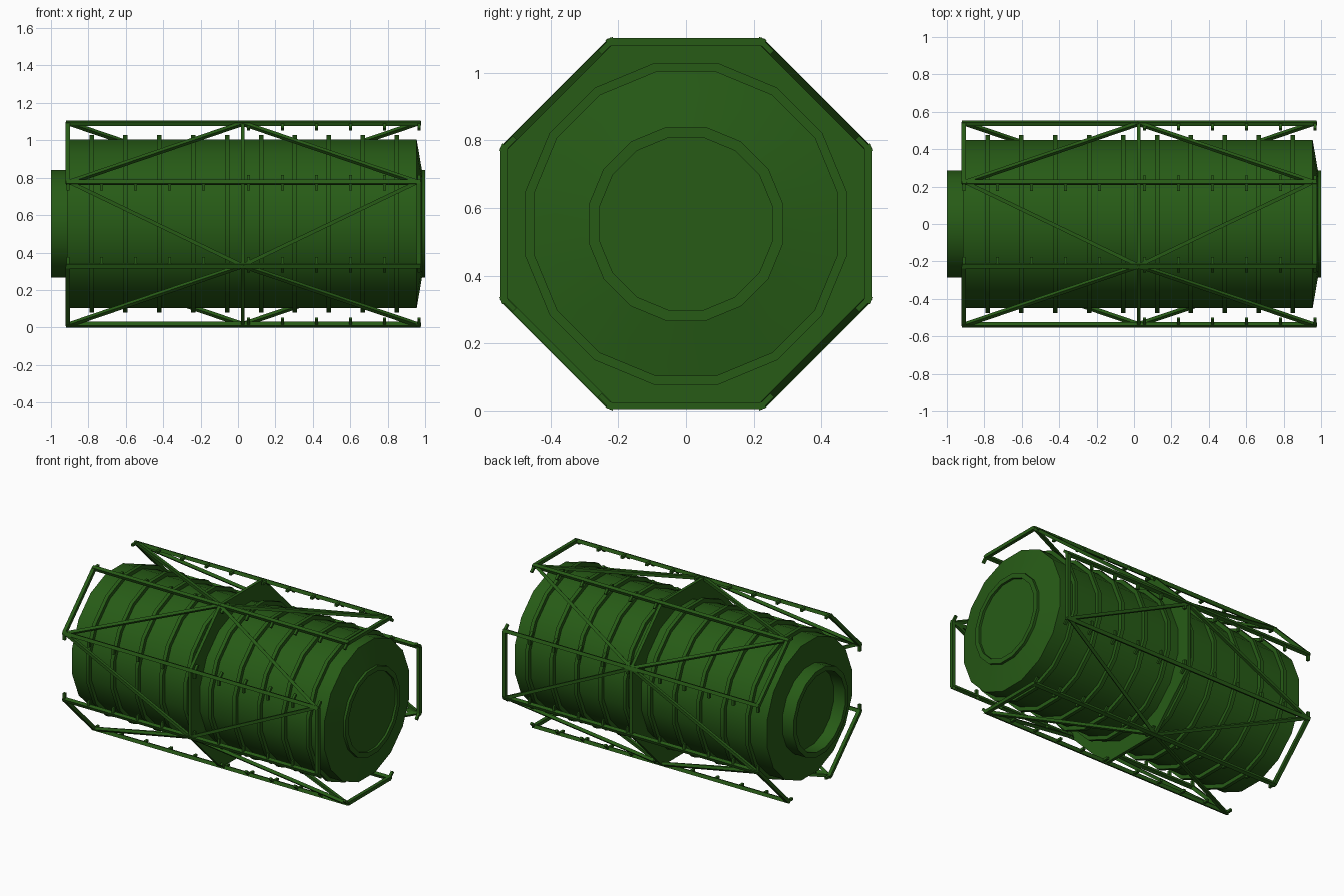
import bpy, bmesh, math
from mathutils import Vector, Matrix

if "Cube" in bpy.data.objects:
    bpy.data.objects.remove(bpy.data.objects["Cube"])

CZ = 0.553          # height of the long axis
R_FRAME = 0.582     # radius of the beam centres
X0, X1, XM = -0.91, 0.967, 0.025
T = 0.023           # beam thickness

mat = bpy.data.materials.new("dark_green")
mat.diffuse_color = (0.02, 0.105, 0.008, 1)
mat.use_nodes = True
mat.node_tree.nodes["Principled BSDF"].inputs["Base Color"].default_value = mat.diffuse_color


def finish(bm, name, smooth=False):
    bmesh.ops.recalc_face_normals(bm, faces=bm.faces)
    me = bpy.data.meshes.new(name)
    bm.to_mesh(me)
    bm.free()
    ob = bpy.data.objects.new(name, me)
    bpy.context.collection.objects.link(ob)
    me.materials.append(mat)
    if smooth:
        bpy.ops.object.select_all(action='DESELECT')
        ob.select_set(True)
        bpy.context.view_layer.objects.active = ob
        bpy.ops.object.shade_smooth_by_angle(angle=math.radians(25))
    return ob


def lathe(name, profile, sides, smooth=False):
    """Spin (x, flat-to-centre distance) points around the long axis."""
    bm = bmesh.new()
    k = 1 / math.cos(math.pi / sides)
    rings = []
    for x, r in profile:
        ring = []
        for i in range(sides):
            a = (i + 0.5) * 2 * math.pi / sides
            ring.append(bm.verts.new((x, r * k * math.cos(a), CZ + r * k * math.sin(a))))
        rings.append(ring)
    for a, b in zip(rings, rings[1:]):
        for i in range(sides):
            j = (i + 1) % sides
            bm.faces.new((a[i], a[j], b[j], b[i]))
    bm.faces.new(rings[0])
    bm.faces.new(rings[-1])
    return finish(bm, name, smooth)


def beam(bm, p, q, t=T):
    """Square bar from p to q with one side facing the long axis."""
    d = (q - p).normalized()
    mid = (p + q) / 2
    out = Vector((0, mid.y, mid.z - CZ))
    side = d.cross(out).normalized()
    up = side.cross(d)
    m = Matrix((d * (q - p).length, side * t, up * t)).transposed().to_4x4()
    bmesh.ops.create_cube(bm, size=1, matrix=Matrix.Translation(mid) @ m)


def corner(i, x):
    a = math.radians(22.5 + 45 * (i % 8))
    return Vector((x, R_FRAME * math.cos(a), CZ + R_FRAME * math.sin(a)))


# Pressurised body with ribs and an open port at each end
profile = [(-0.915, 0.255), (-1.0, 0.255), (-1.0, 0.287), (-0.915, 0.287), (-0.915, 0.45)]
for k in range(10):
    x = -0.783 + 0.1812 * k
    profile += [(x - 0.012, 0.45), (x - 0.012, 0.475), (x + 0.012, 0.475), (x + 0.012, 0.45)]
profile += [(0.955, 0.45), (0.983, 0.287), (1.0, 0.287), (1.0, 0.255), (0.985, 0.255)]
lathe("module_body", profile, 16, True)

# Octagonal bulkhead in the middle
lathe("middle_bulkhead", [(XM - 0.01, 0.546), (XM + 0.01, 0.546)], 8)

# Long beams along the eight corners
bm = bmesh.new()
for i in range(8):
    beam(bm, corner(i, X0 - 0.01), corner(i, X1 + 0.01))
finish(bm, "long_beams")

# Zigzag braces: odd corners meet at the bulkhead, even ones at the ends
bm = bmesh.new()
for i in range(8):
    m, e = (i, i + 1) if i % 2 == 0 else (i + 1, i)
    for x in (X0 + 0.01, X1 - 0.01):
        beam(bm, corner(m, XM), corner(e, x), 0.02)
finish(bm, "diagonal_braces")

# End bars (sloped faces at the left, upright and level faces at the right)
# and short stubs along the beams
bm = bmesh.new()
for i in range(8):
    sloped = i % 2 == 0
    beam(bm, corner(i, X0 if sloped else X1), corner(i + 1, X0 if sloped else X1))
    stubs = [0.056 + 0.1815 * k for k in range(5)]
    if sloped:
        stubs.append(X1)
    else:
        stubs += [X0 + 0.1815 * k for k in range(5)]
    for x in stubs:
        a, b = corner(i, x), corner(i + 1, x)
        d = (b - a).normalized() * 0.045
        beam(bm, a, a + d, 0.016)
        beam(bm, b, b - d, 0.016)
finish(bm, "end_bars_and_stubs")
